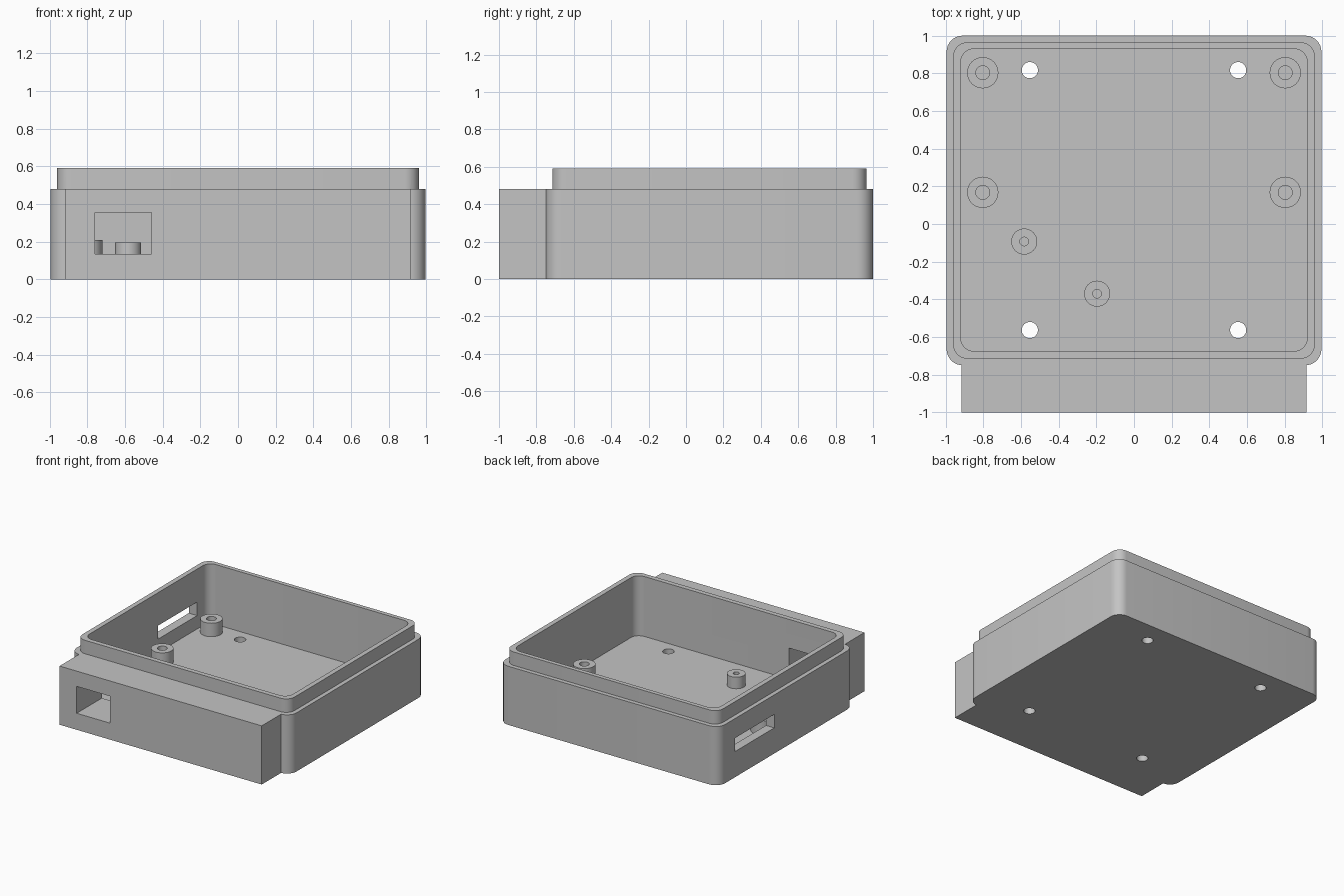
import bpy
import bmesh
from math import pi, sin, cos, radians

cube = bpy.data.objects.get("Cube")
if cube:
    bpy.data.objects.remove(cube, do_unlink=True)

grey = bpy.data.materials.new("plain_grey")
grey.use_nodes = True
COLOUR = (0.55, 0.55, 0.55, 1)
grey.diffuse_color = COLOUR
grey.node_tree.nodes["Principled BSDF"].inputs["Base Color"].default_value = COLOUR


def prism(name, x, y, z, r=0.0, seg=8):
    """Upright box over the ranges x, y, z with vertical edges rounded by r."""
    bm = bmesh.new()
    points = []
    if r:
        corners = [(x[1] - r, y[1] - r), (x[0] + r, y[1] - r),
                   (x[0] + r, y[0] + r), (x[1] - r, y[0] + r)]
        for i, (cx, cy) in enumerate(corners):
            for k in range(seg + 1):
                a = (i + k / seg) * pi / 2
                points.append((cx + r * cos(a), cy + r * sin(a)))
    else:
        points = [(x[1], y[1]), (x[0], y[1]), (x[0], y[0]), (x[1], y[0])]
    verts = [bm.verts.new((px, py, z[0])) for px, py in points]
    face = bm.faces.new(verts)
    top = bmesh.ops.extrude_face_region(bm, geom=[face])["geom"]
    bmesh.ops.translate(bm, vec=(0, 0, z[1] - z[0]),
                        verts=[v for v in top if isinstance(v, bmesh.types.BMVert)])
    bmesh.ops.remove_doubles(bm, verts=bm.verts, dist=1e-5)
    bmesh.ops.recalc_face_normals(bm, faces=bm.faces)
    mesh = bpy.data.meshes.new(name)
    bm.to_mesh(mesh)
    bm.free()
    mesh.materials.append(grey)
    obj = bpy.data.objects.new(name, mesh)
    bpy.context.collection.objects.link(obj)
    return obj


def cylinder(name, x, y, z, r):
    return prism(name, (x - r, x + r), (y - r, y + r), z, r)


def activate(obj):
    bpy.ops.object.select_all(action="DESELECT")
    obj.select_set(True)
    bpy.context.view_layer.objects.active = obj


def combine(obj, tool, operation):
    """Join or cut with the tool solid, then discard it."""
    activate(obj)
    mod = obj.modifiers.new("combine", "BOOLEAN")
    mod.operation = operation
    mod.solver = "EXACT"
    mod.object = tool
    bpy.ops.object.modifier_apply(modifier=mod.name)
    bpy.data.objects.remove(tool, do_unlink=True)


def smooth(obj):
    activate(obj)
    bpy.ops.object.shade_smooth_by_angle(angle=radians(30))


# Case: main body, front block and raised lip
case = prism("case", (-0.995, 0.995), (-0.75, 1), (0, 0.48), 0.085)
combine(case, prism("front_block", (-0.915, 0.915), (-1, -0.7), (0, 0.48)), "UNION")
combine(case, prism("lip", (-0.96, 0.96), (-0.715, 0.965), (0.4, 0.59), 0.075), "UNION")

# Cavity, front port tunnel and side slot
combine(case, prism("cavity", (-0.92, 0.92), (-0.675, 0.93), (0.1, 0.7), 0.07), "DIFFERENCE")
combine(case, prism("front_port", (-0.76, -0.46), (-1.1, -0.6), (0.135, 0.355)), "DIFFERENCE")
combine(case, prism("side_slot", (-1.1, -0.85), (0.28, 0.785), (0.21, 0.32)), "DIFFERENCE")

# Mounting holes through the floor
for hx in (-0.553, 0.553):
    for hy in (-0.563, 0.817):
        combine(case, cylinder("floor_hole", hx, hy, (-0.1, 0.2), 0.043), "DIFFERENCE")
smooth(case)


def standoff(name, x, y, top, r, bore):
    post = cylinder(name, x, y, (0.09, top), r)
    combine(post, cylinder("bore", x, y, (0.1, 0.4), bore), "DIFFERENCE")
    smooth(post)


# Board standoffs
for side, sx in (("right", -0.803), ("left", 0.803)):
    for place, sy in (("middle", 0.168), ("back", 0.803)):
        standoff(f"{place}_{side}_standoff", sx, sy, 0.21, 0.083, 0.037)
for i, (sx, sy) in enumerate([(-0.583, -0.093), (-0.196, -0.37)]):
    standoff(f"small_standoff_{i + 1}", sx, sy, 0.195, 0.069, 0.023)
